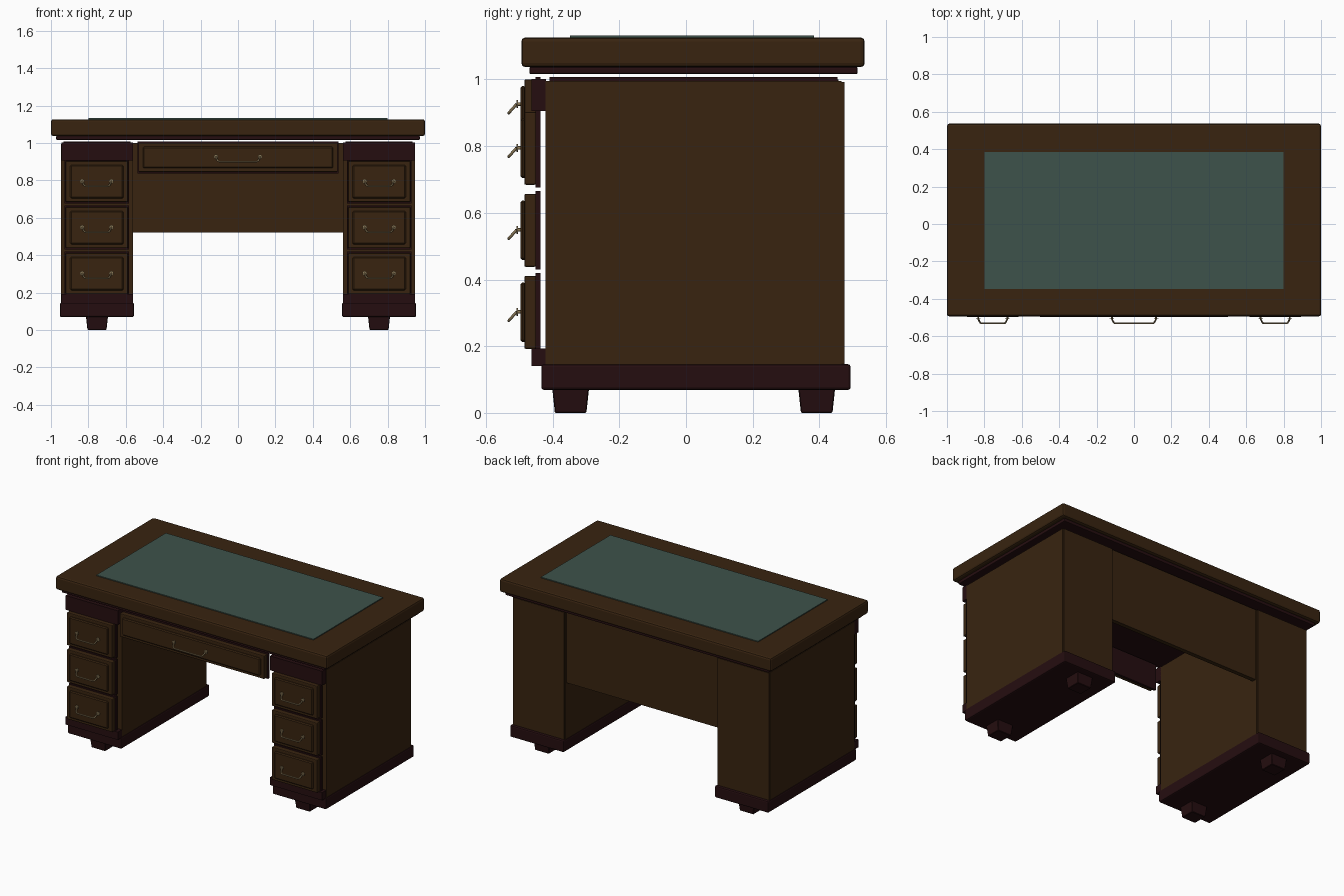
import bpy, bmesh, math
from mathutils import Matrix, Vector

if "Cube" in bpy.data.objects:
    bpy.data.objects.remove(bpy.data.objects["Cube"])


def material(name, rgb):
    m = bpy.data.materials.new(name)
    m.diffuse_color = (*rgb, 1)
    m.use_nodes = True
    m.node_tree.nodes["Principled BSDF"].inputs["Base Color"].default_value = m.diffuse_color
    return m


WOOD = material("brown wood", (0.040, 0.0176, 0.0052))
TRIM = material("dark red trim", (0.0185, 0.0042, 0.005))
LEATHER = material("green leather", (0.048, 0.085, 0.069))
BRASS = material("old brass", (0.27, 0.20, 0.10))


def finish(bm, name, mat):
    me = bpy.data.meshes.new(name)
    bm.to_mesh(me)
    bm.free()
    me.materials.append(mat)
    ob = bpy.data.objects.new(name, me)
    bpy.context.collection.objects.link(ob)
    return ob


def box(name, x, y, z, mat, bevel=0.0, segments=2, taper=1.0):
    """Box from (min, max) pairs; taper scales the bottom face."""
    bm = bmesh.new()
    bmesh.ops.create_cube(bm, size=1)
    c = [(a + b) / 2 for a, b in (x, y, z)]
    s = [abs(b - a) for a, b in (x, y, z)]
    for v in bm.verts:
        k = taper if v.co.z < 0 else 1
        v.co = Vector((c[0] + v.co.x * s[0] * k, c[1] + v.co.y * s[1] * k, c[2] + v.co.z * s[2]))
    if bevel:
        bmesh.ops.bevel(bm, geom=bm.edges[:], offset=bevel, segments=segments,
                        affect='EDGES', profile=0.5)
    bmesh.ops.recalc_face_normals(bm, faces=bm.faces[:])
    return finish(bm, name, mat)


def handle(name, cx, z, half):
    # two rosettes with short posts
    bm = bmesh.new()
    turn = Matrix.Rotation(math.pi / 2, 4, 'X')
    for s in (-1, 1):
        for r, y0, y1 in ((0.012, -0.509, -0.504), (0.005, -0.504, -0.494)):
            bmesh.ops.create_cone(bm, cap_ends=True, segments=16, radius1=r, radius2=r, depth=y1 - y0,
                                  matrix=Matrix.Translation((cx + s * half, (y0 + y1) / 2, z)) @ turn)
    finish(bm, name + "_rosettes", BRASS)
    # hanging bail
    cu = bpy.data.curves.new(name + "_bail", 'CURVE')
    cu.dimensions = '3D'
    cu.bevel_depth = 0.0045
    cu.bevel_resolution = 2
    cu.use_fill_caps = True
    side = [(half, -0.508, 0.0), (half - 0.008, -0.524, -0.018),
            (half - 0.013, -0.5295, -0.024), (half - 0.022, -0.5315, -0.0265)]
    pts = [(-a, b, c) for a, b, c in side] + side[::-1]
    sp = cu.splines.new('POLY')
    sp.points.add(len(pts) - 1)
    for p, (a, b, c) in zip(sp.points, pts):
        p.co = (cx + a, b, z + c, 1)
    cu.materials.append(BRASS)
    bpy.context.collection.objects.link(bpy.data.objects.new(name + "_bail", cu))


def drawer(name, x0, x1, z0, z1, handle_z, half):
    # dark backing, wooden front, raised panel, handle
    box(name + "_backing", (x0 - 0.005, x1 + 0.005), (-0.452, -0.437), (z0 - 0.008, z1 + 0.008), TRIM)
    box(name + "_front", (x0, x1), (-0.485, -0.45), (z0, z1), WOOD, 0.005)
    box(name + "_panel", (x0 + 0.025, x1 - 0.025), (-0.497, -0.48), (z0 + 0.02, z1 - 0.02), WOOD, 0.006, 1)
    handle(name + "_handle", (x0 + x1) / 2, handle_z, half)


# Desk top
box("desk_top", (-1, 1), (-0.494, 0.536), (1.037, 1.126), WOOD, 0.012)
box("writing_surface", (-0.8, 0.8), (-0.348, 0.384), (1.124, 1.132), LEATHER)
box("top_moulding", (-0.972, 0.972), (-0.47, 0.515), (1.016, 1.038), TRIM, 0.005)

# Pedestals
for side, s in (("left", -1), ("right", 1)):
    def span(a, b):
        return tuple(sorted((s * a, s * b)))
    box(side + "_carcass", span(0.561, 0.947), (-0.422, 0.467), (0.14, 0.995), WOOD)
    box(side + "_back_panel", span(0.565, 0.943), (0.465, 0.475), (0.14, 0.993), WOOD)
    box(side + "_cap", span(0.575, 0.933), (-0.41, 0.455), (0.99, 1.007), TRIM)
    box(side + "_plinth", span(0.556, 0.952), (-0.434, 0.494), (0.069, 0.146), TRIM, 0.008)
    box(side + "_top_rail", span(0.561, 0.945), (-0.464, -0.42), (0.906, 1.001), TRIM)
    box(side + "_bottom_rail", span(0.561, 0.945), (-0.464, -0.42), (0.141, 0.193), TRIM)
    for end, y in (("front", -0.346), ("back", 0.392)):
        box(f"{side}_{end}_foot", span(0.695, 0.813), (y - 0.055, y + 0.055), (0, 0.072), TRIM,
            0.003, 1, 0.86)
    for i in range(3):
        z = 0.303 + 0.246 * i
        x0, x1 = span(0.588, 0.922)
        drawer(f"{side}_drawer_{i + 1}", x0, x1, z - 0.111, z + 0.108, z, 0.078)

# Centre drawer and modesty panel
drawer("centre_drawer", -0.533, 0.533, 0.845, 1.0, 0.926, 0.118)
box("modesty_panel", (-0.565, 0.565), (0.43, 0.458), (0.52, 1.0), WOOD)
